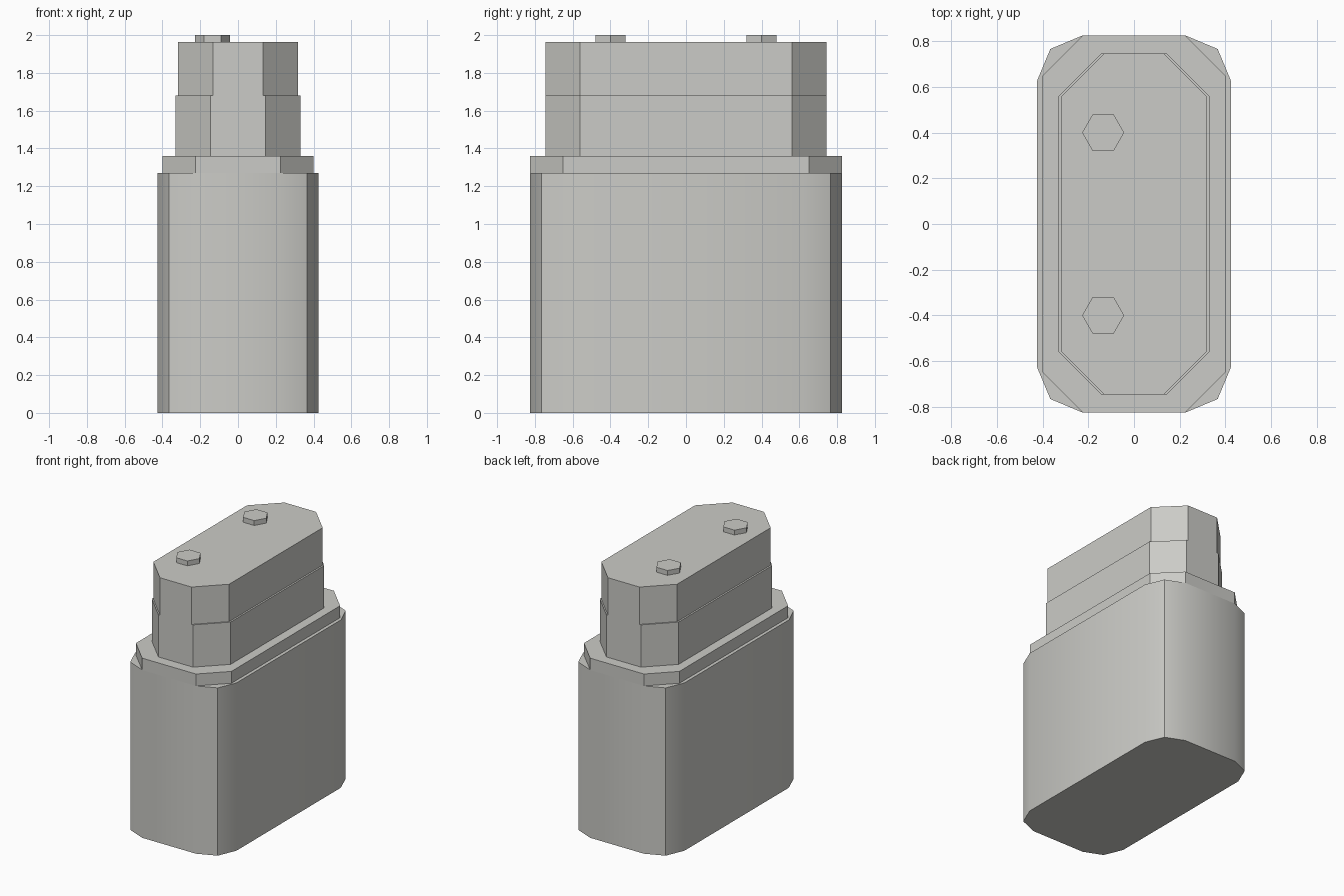
import bpy, bmesh, math

if "Cube" in bpy.data.objects:
    bpy.data.objects.remove(bpy.data.objects["Cube"])

grey = bpy.data.materials.new("warm_grey")
grey.diffuse_color = (0.60, 0.60, 0.57, 1)
grey.use_nodes = True
grey.node_tree.nodes["Principled BSDF"].inputs["Base Color"].default_value = grey.diffuse_color


def prism(name, outline, z0, z1, smooth=False):
    """Extrude a closed outline (counter-clockwise) from z0 to z1."""
    bm = bmesh.new()
    low = [bm.verts.new((x, y, z0)) for x, y in outline]
    high = [bm.verts.new((x, y, z1)) for x, y in outline]
    n = len(outline)
    bm.faces.new(low[::-1])
    bm.faces.new(high)
    for i in range(n):
        j = (i + 1) % n
        bm.faces.new((low[i], low[j], high[j], high[i]))
    mesh = bpy.data.meshes.new(name)
    bm.to_mesh(mesh)
    bm.free()
    mesh.materials.append(grey)
    obj = bpy.data.objects.new(name, mesh)
    bpy.context.collection.objects.link(obj)
    if smooth:
        bpy.ops.object.select_all(action='DESELECT')
        obj.select_set(True)
        bpy.context.view_layer.objects.active = obj
        bpy.ops.object.shade_smooth_by_angle(angle=math.radians(30))
    return obj


def mirrored(corner):
    """Repeat one corner (from +x side round to +y side) in all quadrants."""
    back = corner[::-1]
    return (corner + [(-x, y) for x, y in back]
            + [(-x, -y) for x, y in corner] + [(x, -y) for x, y in back])


def chamfered(hx, hy, c):
    return mirrored([(hx, hy - c), (hx - c, hy)])


# Main body with two-step rounded corners
prism("body", mirrored([(0.425, 0.625), (0.366, 0.766), (0.225, 0.825)]),
      0, 1.27, smooth=True)

# Stepped upper sections
prism("collar", chamfered(0.40, 0.825, 0.175), 1.27, 1.36)
prism("lower_cap", chamfered(0.33, 0.745, 0.185), 1.36, 1.68)
prism("upper_cap", chamfered(0.317, 0.745, 0.185), 1.68, 1.963)

# Hexagonal studs on top
for name, cy in (("front_stud", -0.40), ("back_stud", 0.40)):
    hexagon = [(-0.135 + 0.092 * math.cos(k * math.pi / 3),
                cy + 0.092 * math.sin(k * math.pi / 3)) for k in range(6)]
    prism(name, hexagon, 1.963, 2.0)
